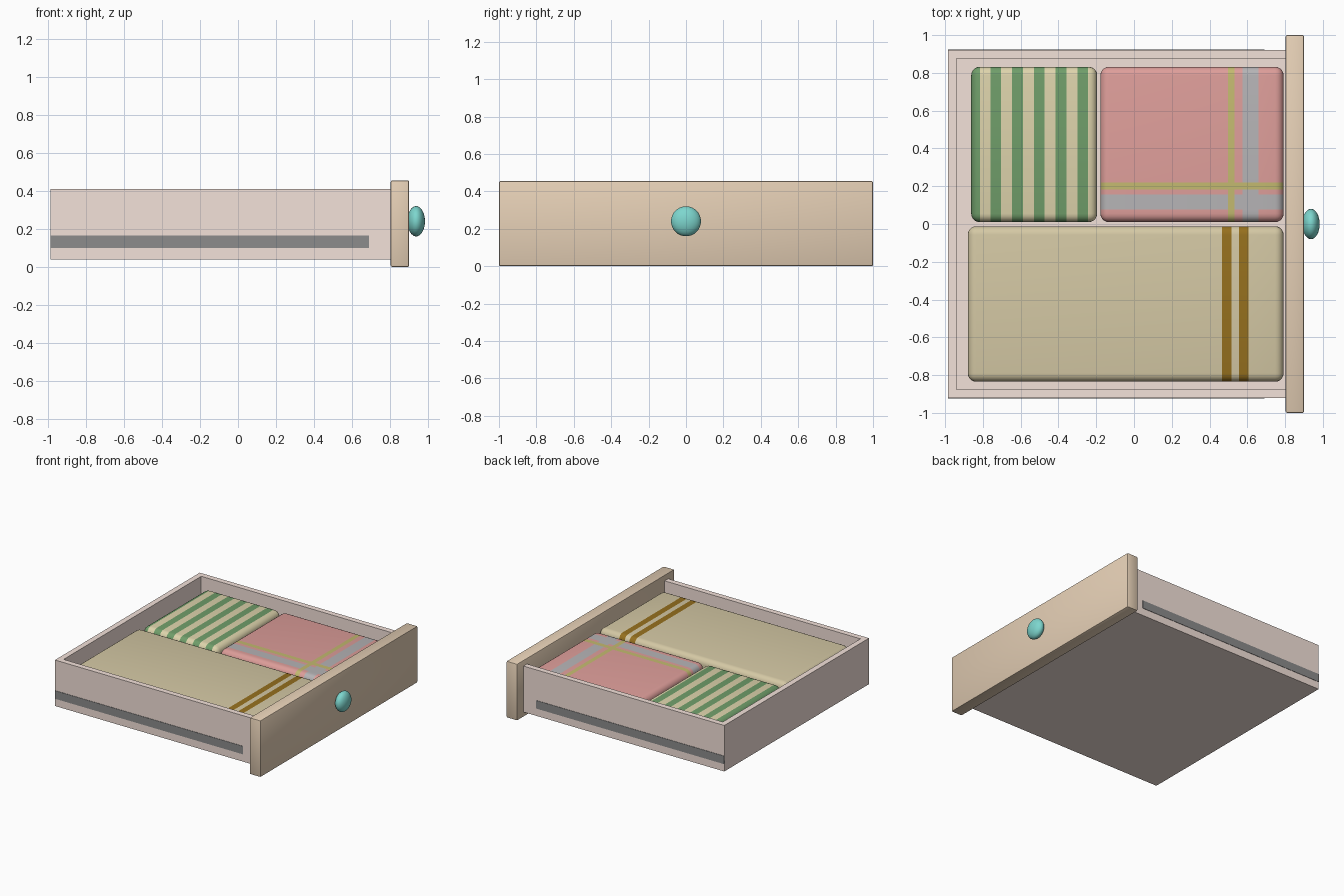
import bpy, bmesh, math
from mathutils import Vector

if "Cube" in bpy.data.objects:
    bpy.data.objects.remove(bpy.data.objects["Cube"])


def mat(name, r, g, b):
    lin = [(c / 255 / 12.92) if c < 11 else ((c / 255 + 0.055) / 1.055) ** 2.4 for c in (r, g, b)]
    m = bpy.data.materials.new(name)
    m.diffuse_color = (*lin, 1)
    m.use_nodes = True
    m.node_tree.nodes["Principled BSDF"].inputs["Base Color"].default_value = m.diffuse_color
    return m


PINK = mat("pale_pink", 244, 226, 218)
WOOD = mat("light_wood", 230, 208, 182)
TEAL = mat("teal", 125, 214, 206)
GREY = mat("rail_grey", 140, 140, 140)
CREAM = mat("cream", 222, 212, 172)
GREEN = mat("green", 112, 158, 106)
ROSE = mat("rose", 222, 158, 154)
SILVER = mat("silver", 182, 180, 182)
LIME = mat("lime", 196, 186, 112)
OLIVE = mat("khaki", 212, 200, 164)
BROWN = mat("brown", 150, 112, 30)


def finish(bm, name, mats, angle=40):
    bmesh.ops.recalc_face_normals(bm, faces=bm.faces)
    me = bpy.data.meshes.new(name)
    bm.to_mesh(me)
    bm.free()
    ob = bpy.data.objects.new(name, me)
    bpy.context.collection.objects.link(ob)
    for m in mats:
        me.materials.append(m)
    bpy.ops.object.select_all(action='DESELECT')
    ob.select_set(True)
    bpy.context.view_layer.objects.active = ob
    bpy.ops.object.shade_smooth_by_angle(angle=math.radians(angle))
    return ob


def box(lo, hi, bevel=0, segs=3):
    bm = bmesh.new()
    bmesh.ops.create_cube(bm, size=1)
    for v in bm.verts:
        v.co = Vector([lo[i] + (v.co[i] + 0.5) * (hi[i] - lo[i]) for i in range(3)])
    if bevel:
        bmesh.ops.bevel(bm, geom=bm.edges[:], offset=bevel, segments=segs, profile=0.5, affect='EDGES')
    return bm


# Folded cloth: rounded block cut along stripe borders; later stripes lie on top
def cloth(name, lo, hi, base, stripes):
    bm = box(lo, hi, 0.045, 5)
    for axis, a, b, _ in stripes:
        n = Vector((axis == 0, axis == 1, 0))
        for d in (a, b):
            bmesh.ops.bisect_plane(bm, geom=bm.verts[:] + bm.edges[:] + bm.faces[:],
                                   plane_co=n * d, plane_no=n, dist=1e-5)
    mats = [base]
    for s in stripes:
        if s[3] not in mats:
            mats.append(s[3])
    for f in bm.faces:
        c = f.calc_center_median()
        for axis, a, b, m in stripes:
            if a < c[axis] < b:
                f.material_index = mats.index(m)
    finish(bm, name, mats)


# Drawer walls: C-shaped outline pulled up, open towards the front panel
xb, xf, w, t = -0.985, 0.805, 0.92, 0.045
outline = [(xf, -w), (xb, -w), (xb, w), (xf, w),
           (xf, w - t), (xb + t, w - t), (xb + t, t - w), (xf, t - w)]
bm = bmesh.new()
face = bm.faces.new([bm.verts.new((x, y, 0.04)) for x, y in outline])
top = bmesh.ops.extrude_face_region(bm, geom=[face])['geom']
bmesh.ops.translate(bm, vec=(0, 0, 0.37), verts=[g for g in top if isinstance(g, bmesh.types.BMVert)])
finish(bm, "drawer_walls", [PINK])
finish(box((xb + t, t - w, 0.04), (xf, w - t, 0.08)), "drawer_floor", [PINK])

# Slide rails on both sides
for side, label in ((-1, "near"), (1, "far")):
    y0, y1 = sorted((side * (w - 0.01), side * (w + 0.003)))
    finish(box((xb, y0, 0.10), (0.69, y1, 0.165)), "slide_rail_" + label, [GREY])

# Front panel and knob
finish(box((0.803, -1, 0), (0.9, 1, 0.455), 0.008, 2), "front_panel", [WOOD])
bm = bmesh.new()
bmesh.ops.create_uvsphere(bm, u_segments=32, v_segments=16, radius=1)
for v in bm.verts:
    v.co = Vector((0.937 + v.co.z * 0.046, v.co.x * 0.08, 0.24 + v.co.y * 0.08))
finish(bm, "knob", [TEAL])

# Folded cloths
green = [(0, -0.87, -0.815, GREEN)]
green += [(0, -0.76 + i * 0.115, -0.703 + i * 0.115, GREEN) for i in range(5)]
cloth("striped_cloth", (-0.862, 0.01, 0.08), (-0.195, 0.832, 0.357), CREAM, green)
cloth("plaid_cloth", (-0.178, 0.01, 0.08), (0.792, 0.832, 0.357), ROSE,
      [(0, 0.575, 0.66, SILVER), (1, 0.078, 0.155, SILVER),
       (0, 0.497, 0.533, LIME), (1, 0.182, 0.22, LIME)])
cloth("long_cloth", (-0.88, -0.835, 0.08), (0.792, -0.012, 0.36), OLIVE,
      [(0, 0.465, 0.515, BROWN), (0, 0.555, 0.605, BROWN)])
